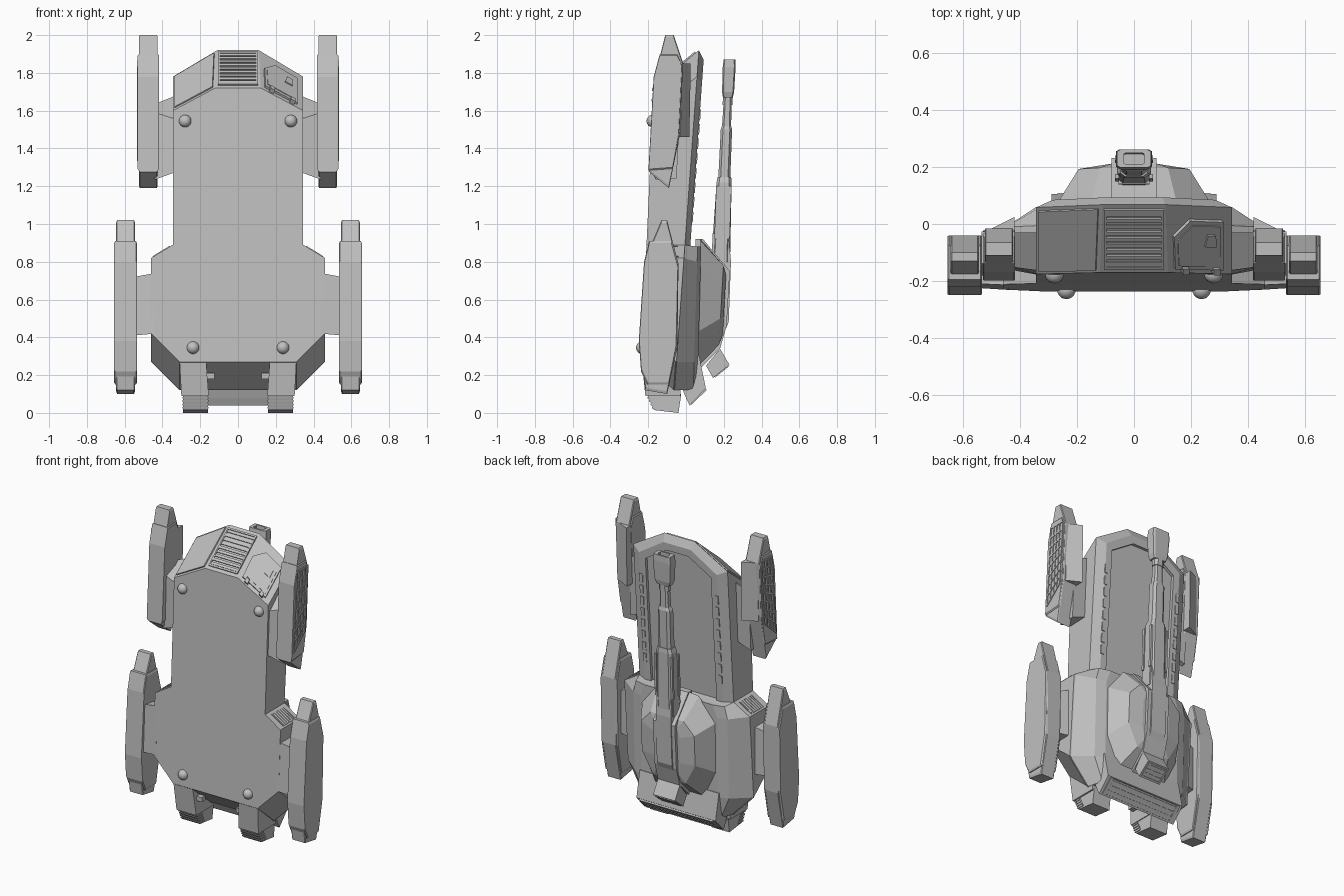
import bpy, bmesh
from mathutils import Vector

cube = bpy.data.objects.get("Cube")
if cube:
    bpy.data.objects.remove(cube)

grey = bpy.data.materials.new("armour grey")
grey.use_nodes = True
grey.diffuse_color = (0.53, 0.53, 0.53, 1)
grey.node_tree.nodes["Principled BSDF"].inputs["Base Color"].default_value = (0.53, 0.53, 0.53, 1)
CORE = Vector((0, -0.08, 1))


def emit(name, rings, flip):
    """Skin a stack of equal rings and cap both ends."""
    bm = bmesh.new()
    loops = [[bm.verts.new((x * flip, y, z)) for x, y, z in r] for r in rings]
    n = len(loops[0])
    for a, b in zip(loops, loops[1:]):
        for i in range(n):
            bm.faces.new((a[i], a[(i + 1) % n], b[(i + 1) % n], b[i]))
    bm.faces.new(loops[0])
    bm.faces.new(loops[-1])
    bmesh.ops.recalc_face_normals(bm, faces=bm.faces)
    mesh = bpy.data.meshes.new(name)
    bm.to_mesh(mesh)
    bm.free()
    mesh.materials.append(grey)
    bpy.context.collection.objects.link(bpy.data.objects.new(name, mesh))


def loft(name, rings, pair=False):
    if pair:
        emit("left_" + name, rings, 1)
        emit("right_" + name, rings, -1)
    else:
        emit(name, rings, 1)


def prism(name, profile, x0, x1, pair=False):
    """Extrude a (y, z) profile along x."""
    loft(name, [[(x, y, z) for y, z in profile] for x in (x0, x1)], pair)


def layer(half, y0, slope, mirrored=True):
    """Ring of (x, z) points on a plane leaning back with height."""
    pts = half + [(-x, z) for x, z in reversed(half)] if mirrored else half
    return [(x, y0 + slope * z, z) for x, z in pts]


def plate(name, quad, uv, thick, pair=False):
    """Thin plate on a quad, outlined by (u, v) points."""
    a, b, c, d = map(Vector, quad)
    n = (b - a).cross(d - a).normalized()
    if n.dot(a - CORE) < 0:
        n = -n
    base = [a.lerp(b, u).lerp(d.lerp(c, u), v) for u, v in uv]
    loft(name, [[p - n * 0.012 for p in base], [p + n * thick for p in base]], pair)


def box_uv(u0, u1, v0, v1):
    return [(u0, v0), (u1, v0), (u1, v1), (u0, v1)]


def grille(name, quad, count, thick=0.012, pair=False):
    """Frame with evenly spaced slats."""
    for i, uv in enumerate((box_uv(0, 1, 0, .04), box_uv(0, 1, .96, 1),
                            box_uv(0, .04, 0, 1), box_uv(.96, 1, 0, 1))):
        plate(f"{name}_frame_{i}", quad, uv, thick, pair)
    for i in range(count):
        v = (i + .75) / (count + .5)
        plate(f"{name}_slat_{i}", quad, box_uv(.04, .96, v - .28 / count, v + .28 / count),
              thick * .8, pair)


# Hull: belly, widest outline, bevelled rim, recessed deck
belly = [(.12, 1.72), (.345, 1.6), (.345, .89), (.46, .82), (.46, .42), (.31, .27)]
waist = [(.11, 1.92), (.345, 1.78), (.345, .89), (.46, .82), (.46, .27), (.31, .12)]
rim = [(.10, 1.87), (.285, 1.75), (.285, .86), (.33, .8), (.33, .27), (.27, .13)]
deck = [(.08, 1.82), (.24, 1.72), (.24, .83), (.3, .77), (.3, .28), (.25, .15)]
loft("hull", [layer(belly, -.25, .046), layer(waist, -.07, .072), layer(rim, -.041, .072),
              layer(deck, -.041, .072), layer(deck, -.06, .072)])

# Raised rear deck under the turret
loft("rear_deck", [layer(waist[2:], -.075, .072),
                   layer([(.325, .88), (.345, .8), (.345, .27), (.28, .12)], .035, .03),
                   layer([(.25, .88), (.28, .8), (.28, .27), (.24, .12)], .058, .025)])

# Nose: centre grille, side panel, hatch with handle
nose_l = [(.12, -.172, 1.72), (.345, -.176, 1.6), (.345, .058, 1.78), (.11, .068, 1.92)]
nose_r = [(-x, y, z) for x, y, z in nose_l]
grille("nose_grille", [(-.105, -.155, 1.735), (.105, -.155, 1.735),
                       (.105, .052, 1.907), (-.105, .052, 1.907)], 9, .008)
plate("nose_panel", nose_r, box_uv(.06, .95, .05, .95), .008)
plate("nose_hatch", nose_l, [(.1, .08), (.85, .08), (.85, .8), (.35, .8), (.1, .55)], .012)
plate("nose_hatch_inset", nose_l, [(.15, .14), (.8, .14), (.8, .74), (.38, .74), (.15, .52)], .016)
plate("hatch_handle", nose_l, [(.55, .45), (.72, .45), (.72, .62), (.6, .62)], .024)
for i, u in enumerate((.2, .68)):
    plate(f"hatch_hinge_{i}", nose_l, box_uv(u, u + .1, .03, .12), .024)

# Slotted strips along the deck rim
strip = [(.262, .029, 1.0), (.292, .029, 1.0), (.292, .074, 1.62), (.262, .074, 1.62)]
for i in range(8):
    plate(f"deck_slot_{i}", strip, box_uv(.1, .9, i / 8 + .015, i / 8 + .105), .006, True)

# Shoulder grilles
grille("shoulder_grille", [(.36, -.17, .881), (.45, -.17, .826),
                           (.45, -.04, .826), (.36, -.04, .881)], 6, .004, True)

# Belly pads
for x, z in ((.28, 1.545), (.238, .345)):
    for side, s in (("left", 1), ("right", -1)):
        bpy.ops.mesh.primitive_uv_sphere_add(segments=20, ring_count=12, radius=.033,
                                             location=(x * s, -.247 + .046 * z, z))
        pad = bpy.context.object
        pad.name = f"{side}_belly_pad"
        pad.data.materials.append(grey)
        bpy.ops.object.shade_smooth()

# Tail feet with ribbed soles
loft("tail_leg", [[(.17, -.236, .29), (.31, -.236, .29), (.31, -.03, .29), (.17, -.03, .29)],
                  [(.155, -.215, .09), (.3, -.215, .09), (.3, -.03, .09), (.155, -.03, .09)]], True)
prism("tail_foot", [(-.205, .1), (-.17, .015), (-.04, 0), (-.025, .1)], .16, .29, True)
for i in range(4):
    z, y = .022 + i * .018, -.178 - i * .008
    prism(f"foot_rib_{i}", [(y, z), (y - .003, z + .009), (y + .05, z + .009), (y + .05, z)],
          .155, .295, True)

# Slotted rear plate and hitch pins between the legs
prism("rear_plate", [(-.05, .2), (-.02, .3), (.07, .3), (.105, .13), (.02, .04), (0, .08)], -.29, .29)
tail = [(-.27, .105, .125), (.27, .105, .125), (.27, .025, .048), (-.27, .025, .048)]
grille("rear_slot", tail, 3, .006)
prism("hitch_pin", [(-.2, .18), (-.2, .21), (-.16, .21), (-.16, .18)], .125, .17, True)

# Side arms carrying the pods
loft("lower_arm", [[(.44, -.215, .74), (.44, -.06, .74), (.44, -.06, .42), (.44, -.232, .42)],
                   [(.55, -.21, .72), (.55, -.09, .7), (.55, -.09, .42), (.55, -.225, .41)]], True)
loft("upper_arm", [[(.33, -.165, 1.555), (.33, -.03, 1.68), (.33, -.05, 1.28), (.33, -.18, 1.275)],
                   [(.44, -.15, 1.59), (.44, -.03, 1.635), (.44, -.05, 1.24), (.44, -.16, 1.235)]], True)


def pod(name, profile, sections):
    """Loft a (y, z) profile across x, scaled about its middle."""
    cy = sum(p[0] for p in profile) / len(profile)
    cz = sum(p[1] for p in profile) / len(profile)
    loft(name, [[(x, cy + (y - cy) * s, cz + (z - cz) * s) for y, z in profile]
                for x, s in sections], True)


# Upper pods: core, armour band, back wedge, side lattice
upper = [(-.11, 2.0), (-.065, 2.0), (-.015, 1.85), (-.035, 1.46), (-.09, 1.19), (-.195, 1.275), (-.165, 1.78)]
pod("upper_pod", upper, [(.425, .97), (.43, 1), (.52, 1), (.525, .97)])
band = [(-.14, 1.9), (-.045, 1.9), (-.02, 1.84), (-.038, 1.47), (-.07, 1.29), (-.2, 1.28), (-.172, 1.78)]
pod("upper_pod_band", band, [(.418, .97), (.423, .99), (.526, .99), (.531, .97)])
loft("upper_pod_wedge", [[(.42, -.04, 1.46), (.42, .018, 1.46), (.42, .025, 1.85), (.42, -.04, 1.85)],
                         [(.51, -.04, 1.46), (.51, -.03, 1.46), (.51, -.02, 1.85), (.51, -.04, 1.85)]], True)
lattice = [(.53, -.178, 1.34), (.53, -.06, 1.44), (.53, -.03, 1.86), (.53, -.14, 1.86)]
for i in range(9):
    plate(f"lattice_bar_{i}", lattice, box_uv(0, 1, i / 8 - .012, i / 8 + .012), .006, True)
for i in range(5):
    plate(f"lattice_post_{i}", lattice, box_uv(i / 4 - .03, i / 4 + .03, 0, 1), .006, True)

# Lower pods: core and armour shell
lower = [(-.13, 1.02), (-.1, 1.02), (-.04, .79), (-.045, .35), (-.1, .1), (-.215, .12), (-.247, .36), (-.215, .82)]
pod("lower_pod", lower, [(.545, .97), (.55, 1), (.64, 1), (.645, .97)])
shell = [(-.195, .91), (-.075, .91), (-.04, .78), (-.05, .35), (-.09, .15), (-.205, .15), (-.238, .22),
         (-.25, .38), (-.222, .8)]
pod("lower_pod_shell", shell, [(.535, .97), (.54, 1), (.65, 1), (.656, .97)])

# Turret cheeks, centre trough, rear box
loft("turret_cheek", [
    layer([(.06, .92), (.15, .91), (.27, .76), (.27, .43), (.18, .24), (.06, .24)], .05, .03, False),
    layer([(.06, .78), (.12, .78), (.195, .7), (.195, .5), (.12, .36), (.06, .36)], .155, .055, False),
    layer([(.06, .73), (.08, .73), (.1, .67), (.1, .5), (.08, .42), (.06, .42)], .172, .055, False)], True)
prism("turret_centre", [(.05, .92), (.09, .92), (.232, .75), (.215, .46), (.18, .34), (.07, .23)], -.08, .08)
prism("turret_rear_box", [(.106, .25), (.18, .34), (.23, .255), (.143, .185)], -.08, .08)
grille("rear_box_grille", [(-.07, .15, .192), (.07, .15, .192), (.07, .223, .25), (-.07, .223, .25)], 3, .006)

# Gun breech and stepped barrel with boxy hollow muzzle
prism("gun_breech", [(.14, .95), (.225, .95), (.238, .8), (.226, .48), (.2, .42), (.13, .42)], -.055, .055)


def barrel(name, stations, flat=.5):
    """Eight-sided sections of (z, half width, half depth) along the gun axis."""
    ring = [(1, flat), (flat, 1), (-flat, 1), (-1, flat),
            (-1, -flat), (-flat, -1), (flat, -1), (1, -flat)]
    loft(name, [[(rx * u, .148 + .044 * z + ry * v, z) for u, v in ring]
                for z, rx, ry in stations])


barrel("gun_sleeve", [(.8, .06, .05), (1.22, .058, .04), (1.25, .048, .036)], .65)
barrel("gun_barrel", [(1.2, .045, .032), (1.5, .043, .03), (1.52, .032, .024), (1.7, .026, .02)], .6)
barrel("gun_collar", [(1.63, .034, .026), (1.68, .034, .026)])
barrel("gun_muzzle", [(1.67, .045, .026), (1.7, .056, .032), (1.83, .064, .034),
                      (1.87, .06, .031), (1.87, .036, .02), (1.78, .036, .02)], .8)
for i, y in enumerate((.235, .17)):
    prism(f"sleeve_rib_{i}", [(y - .02, .92), (y - .01, 1.2), (y + .006, 1.2), (y - .004, .92)],
          .052, .066, True)
